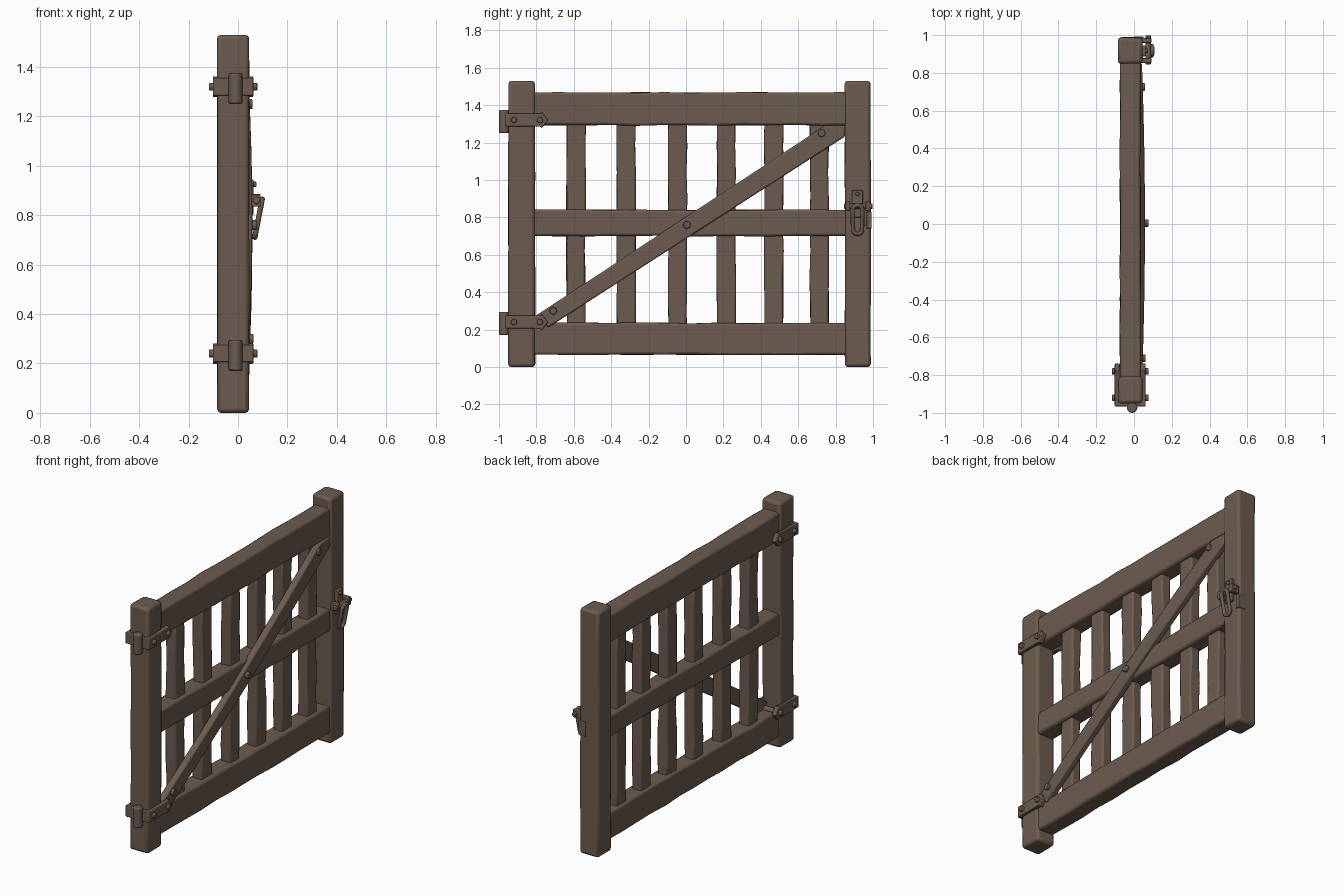
import bpy, bmesh, math, random
from mathutils import Vector, Matrix

if "Cube" in bpy.data.objects:
    bpy.data.objects.remove(bpy.data.objects["Cube"])

random.seed(4)
wood = bpy.data.materials.new("weathered brown")
wood.diffuse_color = (0.15, 0.105, 0.077, 1)
wood.use_nodes = True
wood.node_tree.nodes["Principled BSDF"].inputs["Base Color"].default_value = wood.diffuse_color


def finish(name, bm, bevel=0.0, segs=2):
    bmesh.ops.recalc_face_normals(bm, faces=bm.faces)
    me = bpy.data.meshes.new(name)
    bm.to_mesh(me)
    bm.free()
    ob = bpy.data.objects.new(name, me)
    bpy.context.collection.objects.link(ob)
    me.materials.append(wood)
    if bevel:
        m = ob.modifiers.new("bevel", 'BEVEL')
        m.width, m.segments, m.limit_method = bevel, segs, 'ANGLE'
        m.angle_limit = math.radians(40)
    bpy.context.view_layer.objects.active = ob
    ob.select_set(True)
    bpy.ops.object.shade_smooth_by_angle(angle=math.radians(40))
    ob.select_set(False)
    return ob


def beam(name, lo, hi, axis, wobble=0.004, cuts=8, bevel=0.012):
    """Hewn timber: box with slightly uneven sections along its length."""
    a, b = [i for i in range(3) if i != axis]
    bm = bmesh.new()
    rings = []
    for k in range(cuts + 1):
        ring = []
        for u, v in ((0, 0), (1, 0), (1, 1), (0, 1)):
            p = [0, 0, 0]
            p[axis] = lo[axis] + (hi[axis] - lo[axis]) * k / cuts
            p[a] = (lo, hi)[u][a] + random.uniform(-wobble, wobble)
            p[b] = (lo, hi)[v][b] + random.uniform(-wobble, wobble)
            ring.append(bm.verts.new(p))
        rings.append(ring)
    for r, s in zip(rings, rings[1:]):
        for i in range(4):
            j = (i + 1) % 4
            bm.faces.new((r[i], r[j], s[j], s[i]))
    bm.faces.new(rings[0])
    bm.faces.new(rings[-1])
    return finish(name, bm, bevel)


def plate(name, pts, x0, x1, bevel=0.004):
    """Extrude a (y, z) outline from x0 to x1."""
    bm = bmesh.new()
    f = bm.faces.new([bm.verts.new((x0, y, z)) for y, z in pts])
    g = bmesh.ops.extrude_face_region(bm, geom=[f])['geom']
    for v in g:
        if isinstance(v, bmesh.types.BMVert):
            v.co.x = x1
    return finish(name, bm, bevel)


def rod(name, p, q, r, sides=12, bevel=0.004):
    p, q = Vector(p), Vector(q)
    bm = bmesh.new()
    mat = Matrix.Translation((p + q) / 2) @ (q - p).to_track_quat('Z', 'Y').to_matrix().to_4x4()
    bmesh.ops.create_cone(bm, cap_ends=True, segments=sides, radius1=r, radius2=r,
                          depth=(q - p).length, matrix=mat)
    return finish(name, bm, bevel)


# posts
beam("hinge_post", (-0.084, -0.95, 0), (0.045, -0.807, 1.53), 2, 0.002, 6, 0.016)
beam("latch_post", (-0.084, 0.85, 0), (0.045, 0.987, 1.53), 2, 0.002, 6, 0.016)

# rails
for name, z0, z1 in (("bottom_rail", 0.066, 0.235), ("middle_rail", 0.70, 0.84),
                     ("top_rail", 1.292, 1.467)):
    beam(name, (-0.074, -0.83, z0), (0.035, 0.87, z1), 1, 0.003, 12)

# upright slats
for y in (-0.588, -0.32, -0.045, 0.215, 0.47, 0.712):
    beam("slat", (-0.055, y - 0.05, 0.2), (0.012, y + 0.05, 1.32), 2, 0.004, 8, 0.01)

# diagonal brace, bowed outwards over the middle rail
outline = [(-0.81, 0.27), (-0.735, 0.212), (0.85, 1.232), (0.852, 1.292), (0.745, 1.292)]
brace = plate("diagonal_brace", outline, 0.0, 0.042, 0.008)
bm = bmesh.new()
bm.from_mesh(brace.data)
for y in (-0.6, -0.4, -0.2, 0, 0.2, 0.4, 0.6):
    bmesh.ops.bisect_plane(bm, geom=bm.verts[:] + bm.edges[:] + bm.faces[:],
                           plane_co=(0, y, 0), plane_no=(0, 1, 0))
for v in bm.verts:
    v.co.x += 0.016 * (1 - (v.co.y / 0.85) ** 2)
bm.to_mesh(brace.data)
bm.free()

# brace bolts
for y, z, x in ((-0.71, 0.30, 0.062), (0.005, 0.76, 0.076), (0.725, 1.25, 0.058)):
    rod("brace_bolt", (0.02, y, z), (x, y, z), 0.021, 8)

# hinges: straps on both faces, wrap around the post edge, knuckle and bolts
for z in (1.32, 0.24):
    h = 0.035
    tip = [(-0.962, z - h), (-0.78, z - h), (-0.77, z - h - 0.008), (-0.738, z),
           (-0.77, z + h + 0.008), (-0.78, z + h), (-0.962, z + h)]
    plate("hinge_strap_front", tip, 0.035, 0.062)
    plate("hinge_strap_back", tip, -0.102, -0.075)
    plate("hinge_wrap", [(-0.965, z - h), (-0.94, z - h), (-0.94, z + h), (-0.965, z + h)],
          -0.102, 0.062)
    rod("hinge_knuckle", (-0.01, -0.972, z - 0.07), (-0.01, -0.972, z + 0.055), 0.028, 16, 0.008)
    for y in (-0.92, -0.78):
        rod("hinge_bolt", (-0.117, y, z), (0.078, y, z), 0.017, 8)

# latch: back plate, sliding bolt, keepers and hanging ring
plate("latch_plate", [(0.888, 0.80), (0.945, 0.80), (0.945, 0.945), (0.888, 0.945)], 0.04, 0.062)
rod("latch_bolt", (0.075, 0.845, 0.86), (0.075, 0.998, 0.86), 0.015)
for y in (0.865, 0.972):
    plate("latch_keeper", [(y - 0.013, 0.835), (y + 0.013, 0.835), (y + 0.013, 0.885),
                           (y - 0.013, 0.885)], 0.04, 0.092)
rod("latch_rivet", (0.05, 0.917, 0.925), (0.074, 0.917, 0.925), 0.012, 8)
plate("latch_edge_clip", [(0.965, 0.74), (0.993, 0.74), (0.993, 0.83), (0.965, 0.83)], 0.0, 0.05)

cu = bpy.data.curves.new("latch_ring", 'CURVE')
cu.dimensions = '3D'
cu.bevel_depth, cu.bevel_resolution = 0.011, 3
sp = cu.splines.new('POLY')
loop = []
for i in range(24):
    t = 2 * math.pi * i / 24
    z = 0.788 + 0.05 * math.copysign(1, math.sin(t)) + 0.027 * math.sin(t)
    loop.append((0.068 + 0.03 * (z - 0.71) / 0.155, 0.917 + 0.026 * math.cos(t), z))
sp.points.add(len(loop) - 1)
for pt, c in zip(sp.points, loop):
    pt.co = (*c, 1)
sp.use_cyclic_u = True
ring = bpy.data.objects.new("latch_ring", cu)
bpy.context.collection.objects.link(ring)
cu.materials.append(wood)
